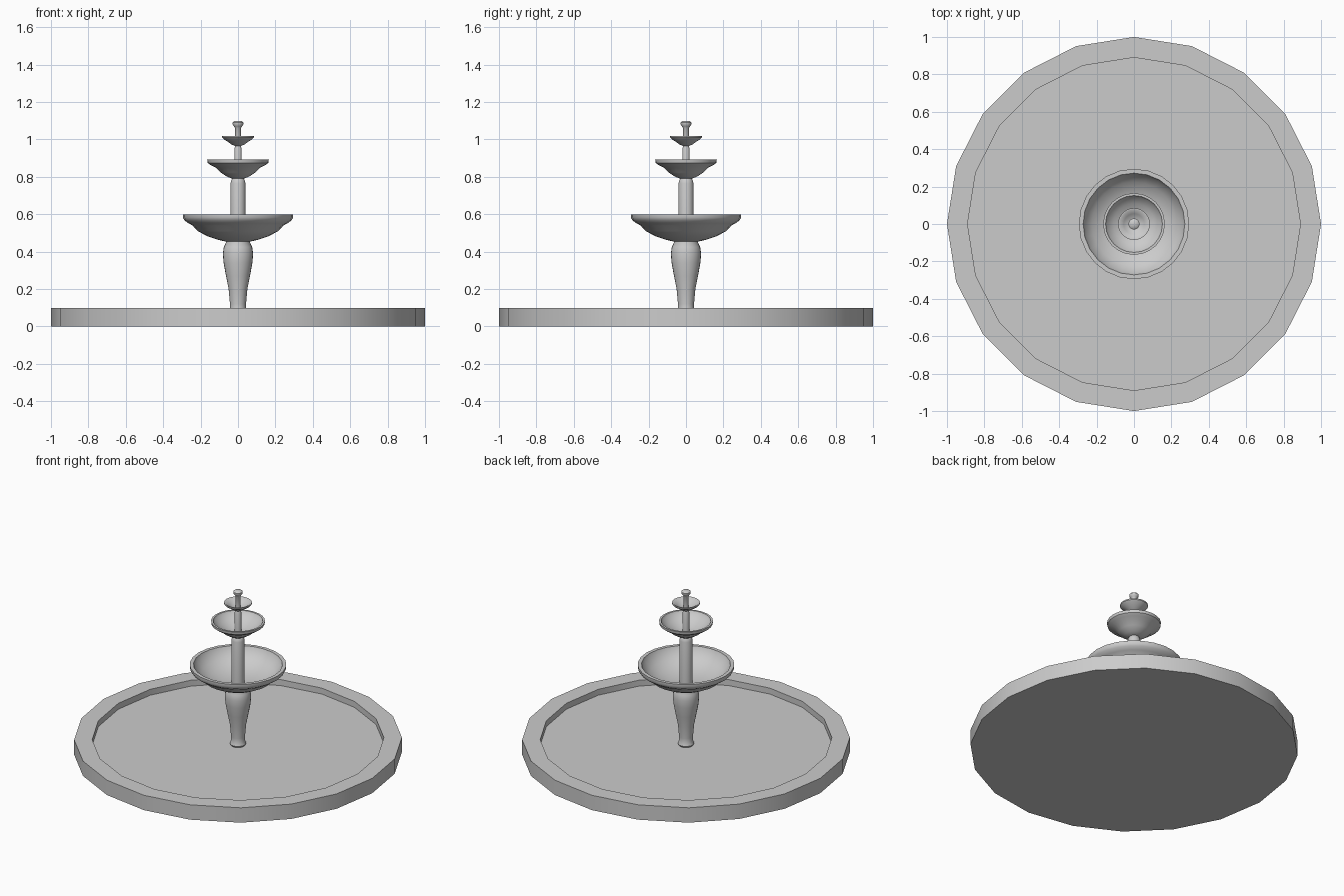
import bpy, bmesh, math


def lathe(name, profile, sides, angle=40):
    """Revolve an (r, z) profile about z; r = 0 makes a pole."""
    bm = bmesh.new()
    rings = []
    for r, z in profile:
        if r == 0:
            rings.append([bm.verts.new((0, 0, z))])
        else:
            rings.append([bm.verts.new((r * math.cos(2 * math.pi * i / sides),
                                        r * math.sin(2 * math.pi * i / sides), z))
                          for i in range(sides)])
    for a, b in zip(rings, rings[1:]):
        for i in range(sides):
            j = (i + 1) % sides
            if len(a) == 1:
                bm.faces.new((a[0], b[j], b[i]))
            elif len(b) == 1:
                bm.faces.new((a[i], a[j], b[0]))
            else:
                bm.faces.new((a[i], a[j], b[j], b[i]))
    bmesh.ops.recalc_face_normals(bm, faces=bm.faces)
    mesh = bpy.data.meshes.new(name)
    bm.to_mesh(mesh)
    bm.free()
    obj = bpy.data.objects.new(name, mesh)
    bpy.context.collection.objects.link(obj)
    bpy.ops.object.select_all(action='DESELECT')
    obj.select_set(True)
    bpy.context.view_layer.objects.active = obj
    bpy.ops.object.shade_smooth_by_angle(angle=math.radians(angle))
    return obj


# Pool with a shallow recessed floor
lathe("pool", [(0, 0), (1, 0), (1, 0.1), (0.89, 0.1), (0.89, 0.06), (0, 0.06)], 20)

# Vase-shaped pedestal
lathe("pedestal", [(0, 0.06), (0.045, 0.06), (0.05, 0.07), (0.042, 0.09), (0.043, 0.12),
                   (0.05, 0.2), (0.064, 0.27), (0.077, 0.34), (0.081, 0.39),
                   (0.076, 0.425), (0.064, 0.45), (0.066, 0.465), (0, 0.465)], 24)

# Three bowls: outer underside, rim, hollow inside
lathe("large_bowl", [(0, 0.453), (0.06, 0.453), (0.105, 0.463), (0.165, 0.483), (0.215, 0.51),
                     (0.243, 0.54), (0.265, 0.552), (0.287, 0.568), (0.295, 0.583),
                     (0.295, 0.6), (0.272, 0.6), (0.262, 0.575), (0.225, 0.535),
                     (0.17, 0.505), (0.1, 0.485), (0, 0.478)], 24)
lathe("middle_bowl", [(0, 0.79), (0.03, 0.79), (0.06, 0.802), (0.095, 0.825), (0.12, 0.85),
                      (0.145, 0.862), (0.162, 0.875), (0.165, 0.893), (0.152, 0.893),
                      (0.145, 0.878), (0.11, 0.852), (0.06, 0.825), (0, 0.815)], 24)
lathe("small_bowl", [(0, 0.965), (0.015, 0.965), (0.035, 0.973), (0.055, 0.988), (0.077, 1.002),
                     (0.085, 1.01), (0.085, 1.018), (0.077, 1.018), (0.055, 1.0),
                     (0.03, 0.985), (0, 0.98)], 24)

# Stems between the tiers
lathe("lower_stem", [(0, 0.47), (0.04, 0.47), (0.04, 0.765), (0.036, 0.782),
                     (0.028, 0.795), (0, 0.795)], 24)
lathe("upper_stem", [(0, 0.81), (0.02, 0.81), (0.02, 0.95), (0.016, 0.962),
                     (0.014, 0.97), (0, 0.97)], 24)

# Finial with knob
lathe("finial", [(0, 0.975), (0.015, 0.975), (0.015, 1.06), (0.022, 1.07), (0.029, 1.08),
                 (0.029, 1.09), (0.02, 1.098), (0, 1.1)], 24)
